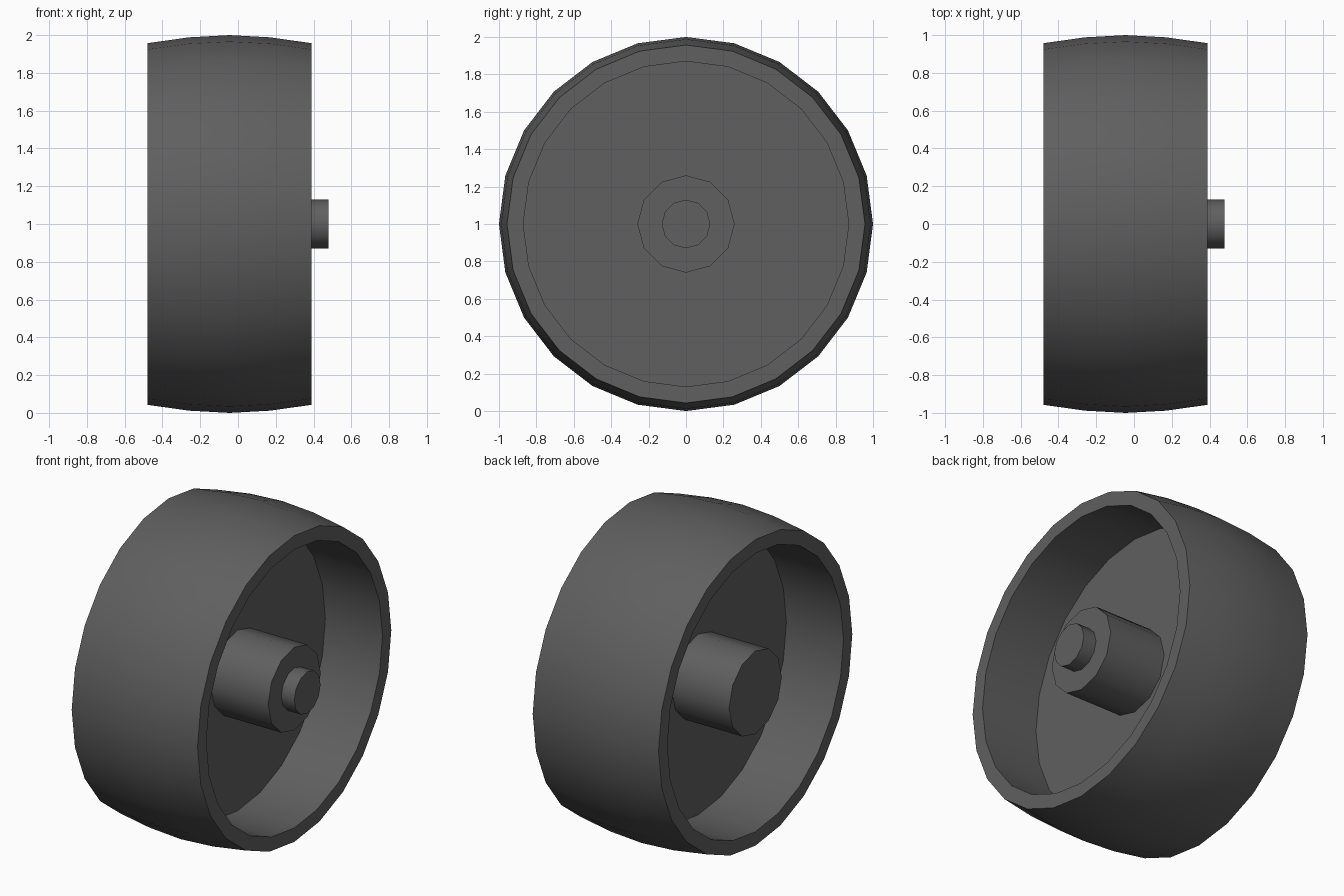
import bpy, bmesh, math

if "Cube" in bpy.data.objects:
    bpy.data.objects.remove(bpy.data.objects["Cube"])

rubber = bpy.data.materials.new("dark_grey")
rubber.diffuse_color = (0.115, 0.115, 0.115, 1)
rubber.use_nodes = True
rubber.node_tree.nodes["Principled BSDF"].inputs["Base Color"].default_value = rubber.diffuse_color


def lathe(name, profile, sides, closed=False):
    """Spin (x, radius) points around the x axis at z = 1; open profiles get end caps."""
    bm = bmesh.new()
    rings = []
    for x, r in profile:
        angles = [2 * math.pi * i / sides for i in range(sides)]
        rings.append([bm.verts.new((x, r * math.cos(a), 1 + r * math.sin(a))) for a in angles])
    pairs = list(zip(rings, rings[1:]))
    if closed:
        pairs.append((rings[-1], rings[0]))
    else:
        bm.faces.new(rings[0])
        bm.faces.new(rings[-1])
    for a, b in pairs:
        for i in range(sides):
            j = (i + 1) % sides
            bm.faces.new((a[i], a[j], b[j], b[i]))
    bmesh.ops.recalc_face_normals(bm, faces=bm.faces)
    mesh = bpy.data.meshes.new(name)
    bm.to_mesh(mesh)
    bm.free()
    mesh.materials.append(rubber)
    obj = bpy.data.objects.new(name, mesh)
    bpy.context.collection.objects.link(obj)
    bpy.ops.object.select_all(action='DESELECT')
    obj.select_set(True)
    bpy.context.view_layer.objects.active = obj
    bpy.ops.object.shade_smooth_by_angle(angle=math.radians(35))
    return obj


MID, HALF = -0.045, 0.435   # centre plane and half width of the wheel
L, R = MID - HALF, MID + HALF

# crowned rim with a straight bore
lathe("rim", [(L, 0.87), (L, 0.957), (MID - HALF / 2, 0.988), (MID, 1.0),
              (MID + HALF / 2, 0.988), (R, 0.957), (R, 0.87)], 24, closed=True)

# thin web joining rim and hub
lathe("web", [(MID - 0.04, 0.87), (MID + 0.04, 0.87)], 24)

# hub, flush with both rim edges
lathe("hub", [(L, 0.26), (R, 0.26)], 12)

# axle stub on the right side only
lathe("axle_stub", [(R - 0.02, 0.13), (0.48, 0.13)], 12)
